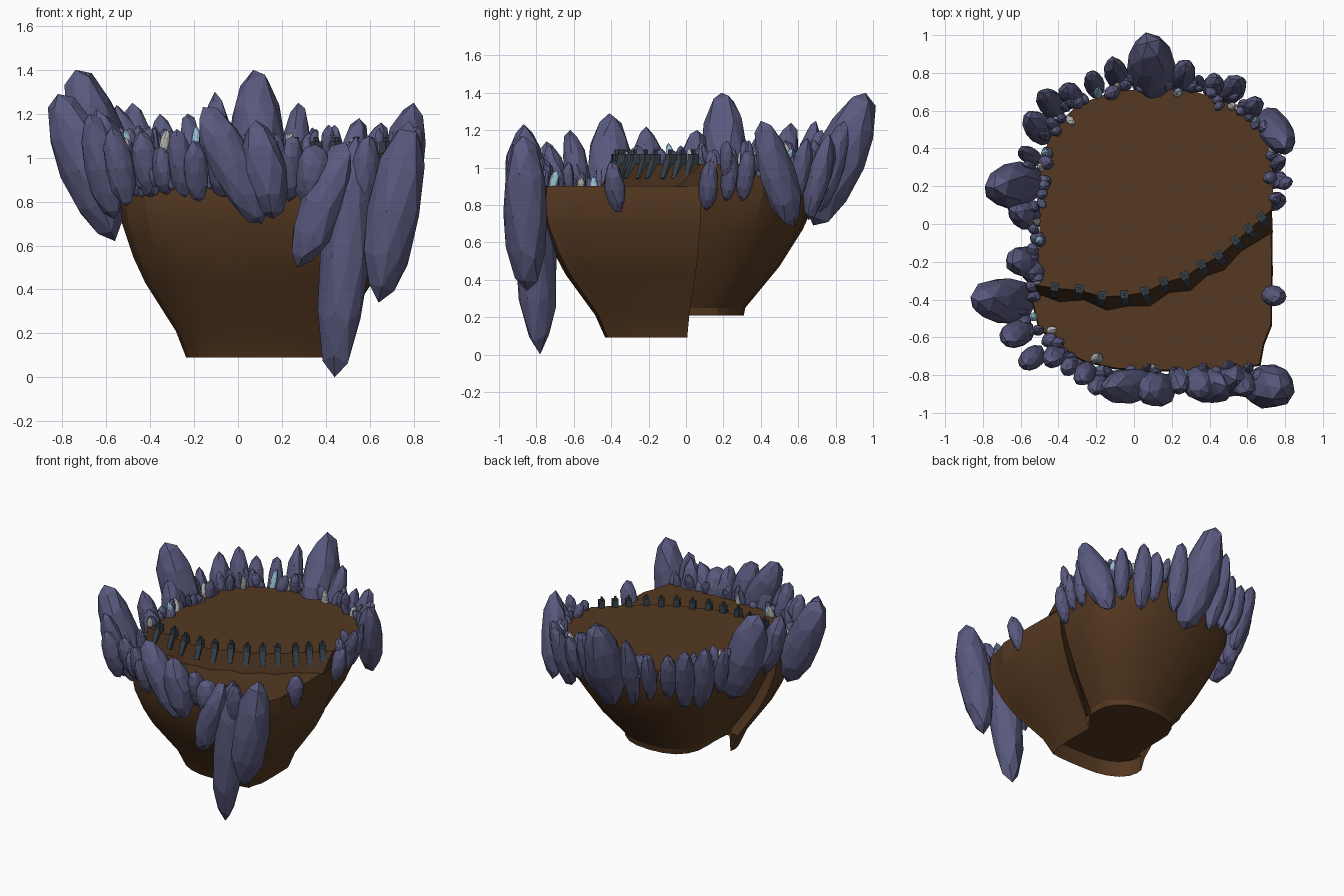
import bpy, bmesh, math, random
from mathutils import Vector, Matrix

if "Cube" in bpy.data.objects:
    bpy.data.objects.remove(bpy.data.objects["Cube"])

random.seed(4)
CX, CY = 0.08, -0.07          # axis the island tapers towards


def material(name, rgb):
    m = bpy.data.materials.new(name)
    m.diffuse_color = (*rgb, 1)
    m.use_nodes = True
    m.node_tree.nodes["Principled BSDF"].inputs["Base Color"].default_value = m.diffuse_color
    return m


EARTH = material("earth", (0.09, 0.04, 0.015))
CLIFF = material("cliff_earth", (0.06, 0.028, 0.012))
ROCK = material("rock", (0.10, 0.10, 0.21))
PALE = material("pale_stone", (0.5, 0.5, 0.48))
ICE = material("ice_crystal", (0.3, 0.5, 0.65))
IRON = material("iron", (0.04, 0.055, 0.07))


def finish(bm, name, mat, smooth=False):
    bmesh.ops.recalc_face_normals(bm, faces=bm.faces)
    me = bpy.data.meshes.new(name)
    bm.to_mesh(me)
    bm.free()
    ob = bpy.data.objects.new(name, me)
    bpy.context.collection.objects.link(ob)
    me.materials.append(mat)
    if smooth:
        bpy.ops.object.select_all(action='DESELECT')
        ob.select_set(True)
        bpy.context.view_layer.objects.active = ob
        bpy.ops.object.shade_smooth_by_angle(angle=math.radians(20))
    return ob


def tapered_block(name, outline, levels, front_scale=0.0, open_count=0):
    """Stack scaled copies of an outline; levels are (z, scale).
    The first open_count sides are left open in the two lowest bands."""
    bm = bmesh.new()
    rings = [[bm.verts.new((CX + (x - CX) * s,
                            CY + (y - CY) * (max(s, front_scale) if y < CY else s), z)) for x, y in outline]
             for z, s in levels]
    n = len(outline)
    for k, (a, b) in enumerate(zip(rings, rings[1:])):
        for i in range(n):
            if k < 2 and i < open_count:
                continue
            bm.faces.new((a[i], a[(i + 1) % n], b[(i + 1) % n], b[i]))
    bm.faces.new(rings[0])
    bm.faces.new(rings[-1])
    return finish(bm, name, EARTH, True)


# Island: raised back plateau and lower front terrace share the dividing curve
divide = [(-0.53, -0.32), (-0.42, -0.34), (-0.29, -0.35), (-0.17, -0.385), (-0.05, -0.38), (0.06, -0.36),
          (0.16, -0.31), (0.27, -0.28), (0.36, -0.22), (0.45, -0.17), (0.54, -0.09), (0.61, -0.03), (0.73, 0.08)]
back_rim = [(0.74, 0.25), (0.71, 0.42), (0.64, 0.53), (0.50, 0.64), (0.33, 0.70), (0.10, 0.72), (-0.12, 0.70),
            (-0.30, 0.63), (-0.42, 0.51), (-0.49, 0.35), (-0.5, 0.15), (-0.5, -0.08)]
front_rim = [(-0.54, -0.42), (-0.51, -0.54), (-0.42, -0.65), (-0.27, -0.73), (-0.1, -0.77), (0.12, -0.78),
             (0.35, -0.78), (0.55, -0.77), (0.67, -0.75), (0.69, -0.64), (0.73, -0.54), (0.735, -0.25)]
tapered_block("back_plateau", divide + back_rim,
              [(0.21, 0.48), (0.25, 0.49), (0.47, 0.72), (0.67, 0.88), (0.85, 0.98), (1.02, 1.0)], 0.85)
# the terrace has a recessed underside, so its foot is a thin rim
tapered_block("front_terrace", divide[::-1] + front_rim,
              [(0.205, 0.5), (0.09, 0.51), (0.21, 0.585), (0.43, 0.81), (0.55, 0.9), (0.7, 0.98), (0.8, 1.0),
               (0.9, 0.99)], open_count=len(divide) - 1)

# Sloping cliff between the two levels
bm = bmesh.new()
rows = []
for i, (x, y) in enumerate(divide):
    k = 0.055 + 0.02 * (i % 2)
    foot = (min(x + 0.03, 0.735), y - k - (0.07 if i == len(divide) - 1 else 0))
    rows.append([bm.verts.new((x, y, 1.02)), bm.verts.new((*foot, 0.895)), bm.verts.new((x, y, 0.895))])
for a, b in zip(rows, rows[1:]):
    for j in range(3):
        bm.faces.new((a[j], b[j], b[(j + 1) % 3], a[(j + 1) % 3]))
bm.faces.new(rows[0])
bm.faces.new(rows[-1])
finish(bm, "cliff", CLIFF)


# Boulders: faceted spindles between a bottom and a top point
def add_rock(bm, low, high, r):
    low, high = Vector(low), Vector(high)
    d = high - low
    rot = d.to_track_quat('Z', 'Y').to_matrix().to_4x4()
    spin = Matrix.Rotation(random.uniform(0, 6.28), 4, 'Z')
    m = (Matrix.Translation((low + high) / 2) @ rot @ spin
         @ Matrix.Diagonal((r * random.uniform(1.0, 1.15), r * random.uniform(0.92, 1.02), d.length / 2, 1)))
    vs = bmesh.ops.create_icosphere(bm, subdivisions=2, radius=1)['verts']
    for v in vs:
        if abs(v.co.z) < 0.9:
            v.co *= random.uniform(0.93, 1.05)
    bmesh.ops.transform(bm, matrix=m, verts=vs)


# Large boulders: bottom x, y, z, top x, y, z, radius
large = [
    (0.44, -0.78, 0.0, 0.54, -0.83, 1.1, 0.115), (0.64, -0.85, 0.34, 0.78, -0.87, 1.17, 0.125),
    (0.27, -0.84, 0.5, 0.49, -0.86, 1.07, 0.1), (0.11, -0.84, 0.7, -0.16, -0.87, 1.23, 0.1),
    (0.16, -0.86, 0.72, 0.08, -0.89, 1.17, 0.095), (-0.56, -0.4, 0.62, -0.82, -0.41, 1.29, 0.125),
    (-0.52, 0.22, 0.72, -0.74, 0.19, 1.4, 0.12), (0.12, 0.68, 0.69, 0.07, 0.96, 1.4, 0.13),
    (0.7, 0.58, 0.68, 0.8, 0.4, 1.25, 0.095)]
bm = bmesh.new()
for q in large:
    add_rock(bm, q[:3], q[3:6], q[6])
finish(bm, "large_boulders", ROCK)

# Medium boulders: x, y, bottom z, top z, radius; they lean outwards
medium = [
    (0.34, -0.84, 0.78, 1.06, 0.085), (-0.26, -0.79, 0.82, 1.13, 0.055), (0.24, -0.83, 0.8, 1.1, 0.06),
    (-0.19, -0.85, 0.8, 1.08, 0.05), (-0.34, -0.75, 0.83, 1.05, 0.05), (-0.42, -0.7, 0.82, 1.12, 0.06),
    (-0.54, -0.71, 0.78, 1.14, 0.06), (-0.62, -0.58, 0.72, 1.2, 0.075), (-0.58, -0.2, 0.75, 1.22, 0.08),
    (-0.57, 0.05, 0.78, 1.2, 0.08), (-0.55, 0.36, 0.8, 1.18, 0.05), (-0.5, 0.51, 0.72, 1.24, 0.08),
    (-0.44, 0.64, 0.76, 1.25, 0.062), (-0.33, 0.68, 0.82, 1.2, 0.06), (-0.21, 0.74, 0.8, 1.2, 0.055),
    (-0.09, 0.79, 0.74, 1.3, 0.065), (0.26, 0.78, 0.76, 1.25, 0.067), (0.42, 0.73, 0.8, 1.15, 0.055),
    (0.52, 0.71, 0.72, 1.18, 0.065), (0.62, 0.61, 0.8, 1.16, 0.058), (0.75, 0.32, 0.82, 1.1, 0.045),
    (0.76, 0.23, 0.82, 1.08, 0.045), (0.74, 0.12, 0.77, 1.04, 0.053), (0.735, -0.38, 0.75, 1.03, 0.058),
    (0.57, -0.84, 0.7, 1.1, 0.07), (-0.07, -0.85, 0.82, 1.1, 0.07), (-0.52, -0.25, 0.8, 1.12, 0.06)]
bm = bmesh.new()
for x, y, z0, z1, r in medium:
    out = Vector((x - CX, y - CY)).normalized() * 0.14 * (z1 - z0)
    add_rock(bm, (x - out.x, y - out.y, z0), (x + out.x, y + out.y, z1), r)
finish(bm, "medium_boulders", ROCK)

# Small rocks and pale crystals scattered along both rims
small = {"small_rocks": (bmesh.new(), ROCK), "pale_stones": (bmesh.new(), PALE), "ice_crystals": (bmesh.new(), ICE)}
count = 0
for path, base in (([(0.73, 0.1)] + back_rim + [divide[0]], 1.02), ([divide[0]] + front_rim[:9], 0.9)):
    for a, b in zip(path, path[1:]):
        a, b = Vector(a), Vector(b)
        n = max(2, round((b - a).length / 0.034))
        for i in range(n):
            count += 1
            p = a.lerp(b, (i + random.random() * 0.6) / n)
            out = (p - Vector((CX, CY))).normalized()
            kind = "pale_stones" if count % 9 == 0 else "ice_crystals" if count % 13 == 0 else "small_rocks"
            p += out * (random.uniform(-0.01, 0.05) if kind == "small_rocks" else -0.01)
            lean = out * random.uniform(-0.06, 0.06) + Vector((-out.y, out.x)) * random.uniform(-0.04, 0.04)
            r = random.uniform(0.02, 0.04) if kind == "small_rocks" else 0.022
            top = base + random.uniform(0.04, 0.13)
            add_rock(small[kind][0], (p.x, p.y, base - random.uniform(0.03, 0.09)),
                     (p.x + lean.x, p.y + lean.y, top), r)
for name, (bm, mat) in small.items():
    finish(bm, name, mat)


# Fence posts along the cliff edge, each with a cap and a brace down the slope
def add_box(bm, m, size, taper=1.0):
    vs = bmesh.ops.create_cube(bm, size=1)['verts']
    for v in vs:
        if v.co.z < 0:
            v.co.x *= taper
            v.co.y *= taper
    bmesh.ops.transform(bm, matrix=m @ Matrix.Diagonal((*size, 1)), verts=vs)


bm = bmesh.new()
for i in range(1, len(divide)):
    p = Vector(divide[i])
    t = (Vector(divide[min(i + 1, len(divide) - 1)]) - Vector(divide[i - 1])).normalized()
    if i == len(divide) - 1:
        p -= t * 0.07
    p += Vector((-t.y, t.x)) * 0.008
    m = Matrix.Translation((p.x, p.y, 0)) @ Matrix.Rotation(math.atan2(t.y, t.x), 4, 'Z')
    add_box(bm, m @ Matrix.Translation((0, 0, 1.045)), (0.042, 0.042, 0.055))
    add_box(bm, m @ Matrix.Translation((0, 0, 1.08)), (0.016, 0.016, 0.03))
    add_box(bm, m @ Matrix.Translation((0, -0.03, 0.985)) @ Matrix.Rotation(-0.4, 4, 'X'),
            (0.045, 0.03, 0.1), 0.7)
finish(bm, "fence_posts", IRON)
